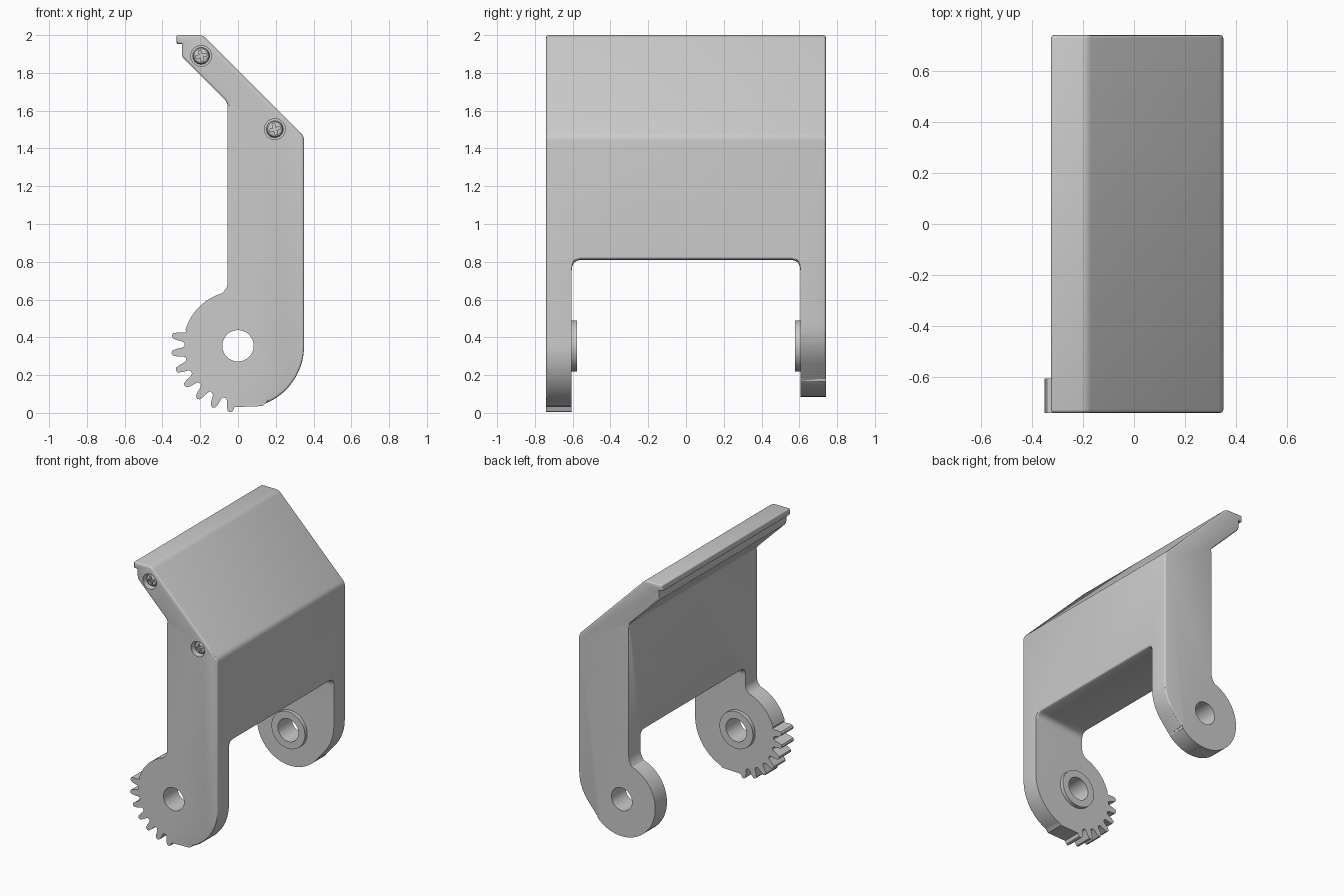
import bpy, bmesh, math
from math import radians, cos, sin
from mathutils import Vector

if "Cube" in bpy.data.objects:
    bpy.data.objects.remove(bpy.data.objects["Cube"])

HUB = (0.0, 0.355)      # hinge centre in x, z
HALF = 0.74             # half width in y
INNER = 0.605           # inner face of the legs


def arc(r, a0, a1, n, c=HUB):
    return [(c[0] + r * cos(radians(a0 + (a1 - a0) * i / n)),
             c[1] + r * sin(radians(a0 + (a1 - a0) * i / n))) for i in range(n + 1)]


def rounded(points, n=5):
    """Round the corners of an outline; each corner is (u, v, trim length)."""
    out = []
    for i, p in enumerate(points):
        b = Vector(p[:2])
        t = p[2] if len(p) > 2 else 0
        if not t:
            out.append(tuple(b))
            continue
        a, c = Vector(points[i - 1][:2]), Vector(points[(i + 1) % len(points)][:2])
        s, e = b + (a - b).normalized() * t, b + (c - b).normalized() * t
        for k in range(n + 1):
            f = k / n
            out.append(tuple(s * (1 - f) ** 2 + b * 2 * f * (1 - f) + e * f * f))
    return out


def loft(name, rings, bevel_pick=None, width=0.012):
    """Closed solid through rings of equal point count."""
    bm = bmesh.new()
    loops = [[bm.verts.new(p) for p in ring] for ring in rings]
    n = len(loops[0])
    for a, b in zip(loops, loops[1:]):
        for i in range(n):
            bm.faces.new((a[i], a[(i + 1) % n], b[(i + 1) % n], b[i]))
    bm.faces.new(loops[0])
    bm.faces.new(loops[-1])
    bmesh.ops.recalc_face_normals(bm, faces=bm.faces)
    if bevel_pick:
        edges = [e for e in bm.edges if all(bevel_pick(v.co) for v in e.verts)]
        bmesh.ops.bevel(bm, geom=edges, offset=width, segments=3, profile=0.5,
                        affect='EDGES', clamp_overlap=False)
    mesh = bpy.data.meshes.new(name)
    bm.to_mesh(mesh)
    bm.free()
    ob = bpy.data.objects.new(name, mesh)
    bpy.context.collection.objects.link(ob)
    return ob


def prism(name, outline, y0, y1, **kw):
    return loft(name, [[(u, y, v) for u, v in outline] for y in (y0, y1)], **kw)


def disc(name, c, r, y0, y1, n=48):
    return prism(name, arc(r, 0, 360, n, c)[:-1], y0, y1)


def combine(ob, other, op):
    m = ob.modifiers.new(op, 'BOOLEAN')
    m.operation, m.object, m.solver = op, other, 'EXACT'
    bpy.context.view_layer.objects.active = ob
    bpy.ops.object.modifier_apply(modifier=m.name)
    bpy.data.objects.remove(other)


def smooth(ob):
    bpy.ops.object.select_all(action='DESELECT')
    ob.select_set(True)
    bpy.context.view_layer.objects.active = ob
    bpy.ops.object.shade_smooth_by_angle(angle=radians(30))


# shared upper outline: lip, sloped plate, wall
upper_left = [(-0.325, 2.0, 0.01), (-0.325, 1.953, 0.008), (-0.297, 1.953),
              (-0.297, 1.885, 0.02), (-0.055, 1.643, 0.02),
              (-0.055, 0.685), (-0.06, 0.662)]
upper_right = [(0.35, 1.465, 0.025), (-0.185, 2.0, 0.025)]

# gear sector on the front leg
teeth = []
for i in range(7):
    a = 171 + i * 15.35
    for da, r in ((-6, .284), (-4.6, .295), (-3.6, .325), (-2.2, .348), (0, .354),
                  (2.2, .348), (3.6, .325), (4.6, .295), (6, .284)):
        teeth += arc(r, a + da, a + da, 1)[:1]
teeth = teeth[:-2]

front_outline = rounded(upper_left + [(-0.074, 0.645)] + arc(0.291, 107, 163, 14) + teeth
                        + [(0.13, 0.036)] + arc(0.33, -68, 0, 18, (0.02, 0.355))
                        + upper_right)
back_outline = rounded(upper_left[:-1] + [(-0.06, 0.65), (-0.074, 0.625)]
                       + arc(0.27, 108, 320, 50) + [(0.35, 0.351, 0.12)] + upper_right)

# front and back halves of the bracket
bracket = prism("hinge_bracket", front_outline, -HALF, 0,
                bevel_pick=lambda p: p.y < -0.7 and (p.x > 0.14 or p.z > 0.7))
back_half = prism("back_half", back_outline, 0, HALF,
                  bevel_pick=lambda p: p.y > 0.7 and (p.x > 0.2 or p.z > 0.7))
combine(bracket, back_half, 'UNION')

# opening between the legs, flared at its upper rims
rings = []
for x, top in ((-0.6, .826), (-0.057, .826), (-0.052, .816), (-0.04, .81),
               (0.334, .81), (0.346, .816), (0.352, .826), (0.6, .826)):
    shape = rounded([(-INNER, -0.2), (INNER, -0.2), (INNER, top, 0.055), (-INNER, top, 0.055)], 8)
    rings.append([(x, u, v) for u, v in shape])
combine(bracket, loft("opening", rings), 'DIFFERENCE')

# hub bosses and hinge hole
for s in (-1, 1):
    combine(bracket, disc("boss", HUB, 0.135, s * 0.63, s * 0.578), 'UNION')
combine(bracket, disc("hinge_hole", HUB, 0.083, -1, 1), 'DIFFERENCE')

# recessed cross-head screws in the front side
for i, c in enumerate(((-0.195, 1.89), (0.195, 1.502))):
    combine(bracket, disc("recess", c, 0.055, -0.8, -0.69), 'DIFFERENCE')
    head = loft(f"screw_{i + 1}", [[(u, y, v) for u, v in arc(r, 0, 360, 32, c)[:-1]]
                                   for r, y in ((.028, -.722), (.038, -.718), (.044, -.708),
                                                (.045, -.685))])
    w, l = 0.007, 0.03
    cross = [(w, w), (w, l), (-w, l), (-w, w), (-l, w), (-l, -w),
             (-w, -w), (-w, -l), (w, -l), (w, -w), (l, -w), (l, w)]
    t = radians(15)
    cross = [(c[0] + u * cos(t) - v * sin(t), c[1] + u * sin(t) + v * cos(t)) for u, v in cross]
    combine(head, prism("cross_slot", cross, -0.75, -0.703), 'DIFFERENCE')
    smooth(head)
smooth(bracket)
